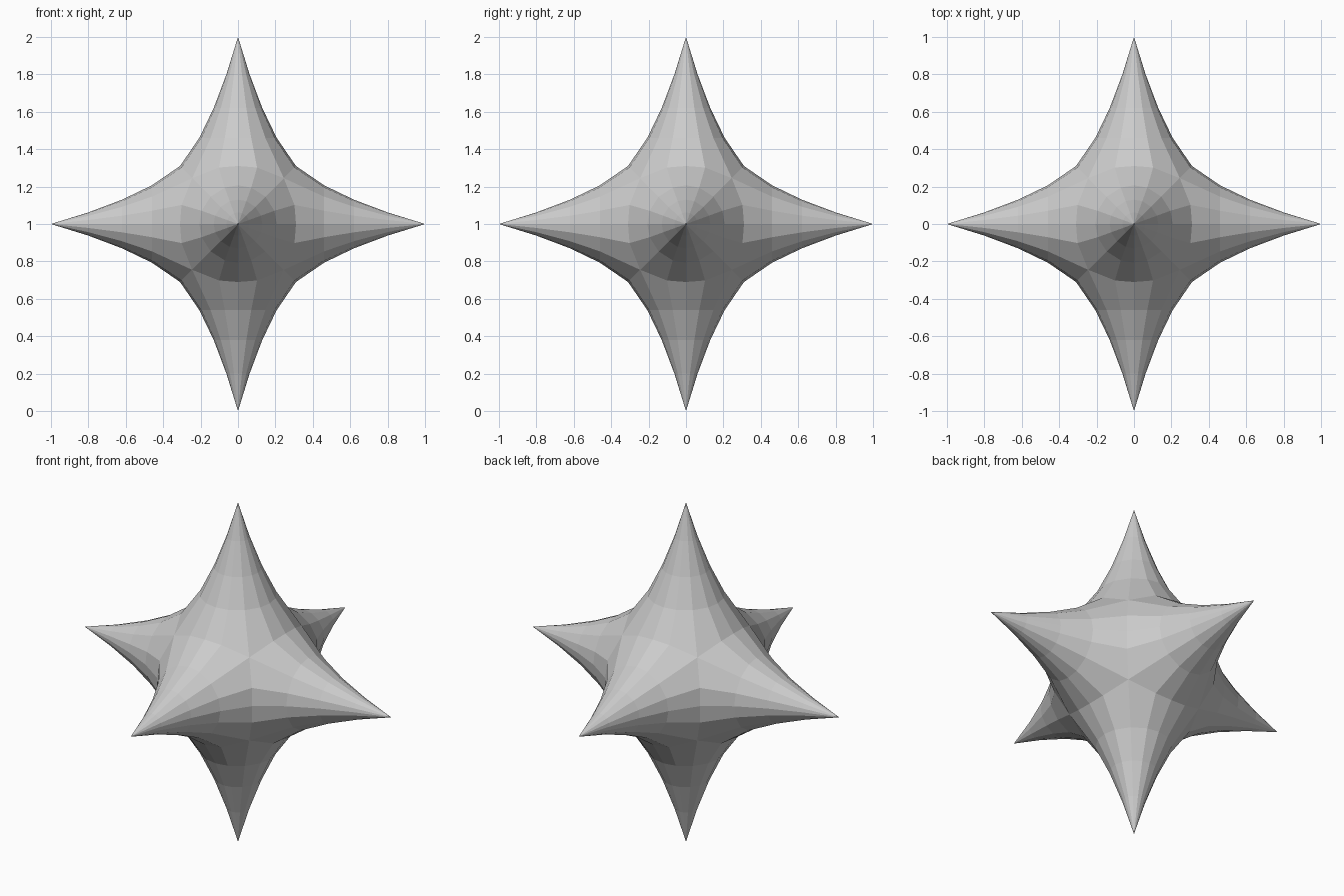
import bpy, bmesh
from math import cos, sin, radians
from mathutils import Vector

if "Cube" in bpy.data.objects:
    bpy.data.objects.remove(bpy.data.objects["Cube"])

# spike profile: (distance along axis, radius), outside in
PROFILE = [(0.8, 0.062), (0.62, 0.13), (0.46, 0.207)]
ANGLES = [q * 90 + a for q in range(4) for a in (0, 20, 45, 70)]
# seam where neighbouring spikes meet: (height, u, v) over one quadrant
SEAM = [(0.31, 0.31, 0.0), (0.302, 0.302, 0.102),
        (0.245, 0.245, 0.245), (0.302, 0.102, 0.302)]


def add_spike(bm, axis, sign):
    def place(h, u, v):
        p = [0, 0, 0]
        p[axis] = h * sign
        p[(axis + 1) % 3] = u
        p[(axis + 2) % 3] = v
        return bm.verts.new(Vector(p) + Vector((0, 0, 1)))

    tip = place(1, 0, 0)
    rings = [[place(h, r * cos(radians(a)), r * sin(radians(a))) for a in ANGLES]
             for h, r in PROFILE]
    seam = []
    for q in range(4):
        for h, u, v in SEAM:
            for _ in range(q):
                u, v = -v, u
            seam.append(place(h, u, v))
    rings.append(seam)
    n = len(ANGLES)
    for i in range(n):
        j = (i + 1) % n
        bm.faces.new((tip, rings[0][i], rings[0][j]))
        for a, b in zip(rings, rings[1:]):
            bm.faces.new((a[i], b[i], b[j], a[j]))


# six identical spikes welded into one star
bm = bmesh.new()
for axis in range(3):
    for sign in (1, -1):
        add_spike(bm, axis, sign)
bmesh.ops.remove_doubles(bm, verts=bm.verts, dist=0.001)
bmesh.ops.recalc_face_normals(bm, faces=bm.faces)
mesh = bpy.data.meshes.new("six_pointed_star")
bm.to_mesh(mesh)
bm.free()
star = bpy.data.objects.new("six_pointed_star", mesh)
bpy.context.collection.objects.link(star)
